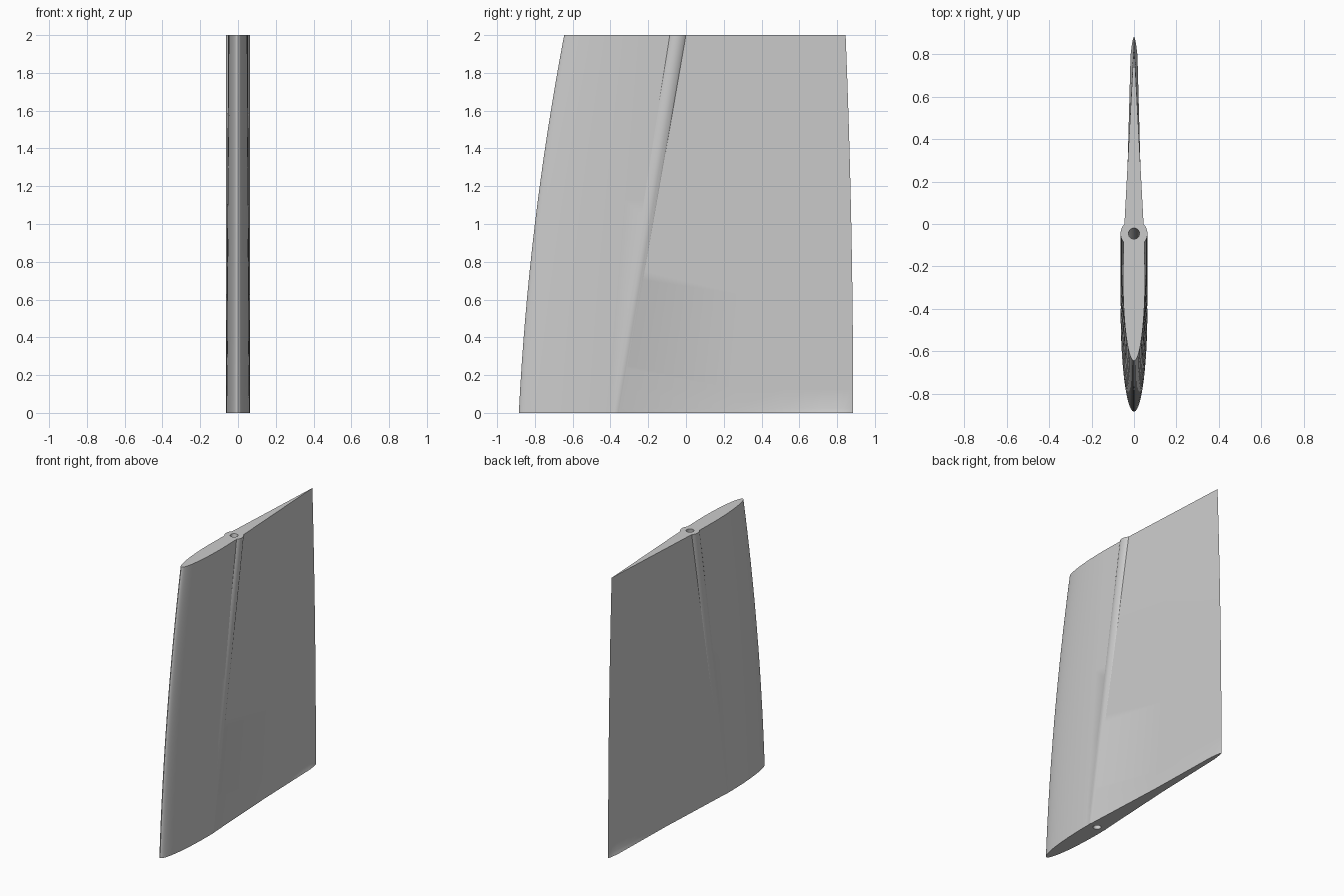
import bpy, bmesh, math

if "Cube" in bpy.data.objects:
    bpy.data.objects.remove(bpy.data.objects["Cube"])

HEIGHT = 2.0
grey = bpy.data.materials.new("light_grey")
grey.diffuse_color = (0.6, 0.6, 0.6, 1)
grey.use_nodes = True
grey.node_tree.nodes["Principled BSDF"].inputs["Base Color"].default_value = grey.diffuse_color


def loft(name, rings):
    """Closed solid through a list of rings with equal point counts."""
    bm = bmesh.new()
    vs = [[bm.verts.new(p) for p in ring] for ring in rings]
    n = len(vs[0])
    for a, b in zip(vs, vs[1:]):
        for i in range(n):
            j = (i + 1) % n
            bm.faces.new((a[i], a[j], b[j], b[i]))
    bm.faces.new(vs[0])
    bm.faces.new(vs[-1])
    bmesh.ops.recalc_face_normals(bm, faces=bm.faces)
    mesh = bpy.data.meshes.new(name)
    bm.to_mesh(mesh)
    bm.free()
    obj = bpy.data.objects.new(name, mesh)
    bpy.context.collection.objects.link(obj)
    mesh.materials.append(grey)
    return obj


def shaft_y(z):
    return -0.375 + 0.165 * z


def section(z):
    """Horizontal slice of the fin at height z, nose to tail and back."""
    f = z / HEIGHT
    nose = -0.885 + 0.05 * z + 0.035 * z * z
    tail = 0.885 - 0.01 * z * z
    widest = -0.41 + 0.16 * f
    half = 0.063 - 0.011 * f
    hinge = shaft_y(z)
    hinge_half = 0.0615 - 0.014 * f
    side = []
    # rounded nose
    for i in range(21):
        t = math.pi / 2 * i / 20
        side.append((half * math.sin(t), widest - (widest - nose) * math.cos(t)))
    # straight taper to a sharp tail, flared slightly along the bottom edge
    for u in (0, 0.5, 0.7, 0.8, 0.87, 0.93, 0.96, 0.985, 1):
        y = hinge + (tail - hinge) * u
        x = hinge_half * (1 - u)
        if z == 0 and u > 0.5:
            x += 0.012 * min((u - 0.5) / 0.43, math.sqrt(max(0, (1 - u) / 0.07)))
        side.append((x, y))
    loop = side + [(-x, y) for x, y in side[-2:0:-1]]
    return [(x, y, z) for x, y in loop]


def slanted_rod(name, radius, z0, z1, sides):
    return loft(name, [[(radius * math.cos(2 * math.pi * i / sides),
                         shaft_y(z) + radius * math.sin(2 * math.pi * i / sides), z)
                        for i in range(sides)] for z in (z0, z1)])


# fin blade
levels = [0, 0.025] + [HEIGHT * i / 16 for i in range(1, 17)]
fin = loft("fin", [section(z) for z in levels])

# slanted shaft housing merged into the blade, then bored through
housing = slanted_rod("shaft_housing", 0.0635, 0, HEIGHT, 48)
bore = slanted_rod("shaft_bore", 0.026, -0.1, HEIGHT + 0.1, 32)
bpy.context.view_layer.objects.active = fin
fin.select_set(True)
for tool, operation in ((housing, 'UNION'), (bore, 'DIFFERENCE')):
    mod = fin.modifiers.new(tool.name, 'BOOLEAN')
    mod.object, mod.operation, mod.solver = tool, operation, 'EXACT'
    bpy.ops.object.modifier_apply(modifier=mod.name)
    bpy.data.objects.remove(tool)

bpy.ops.object.shade_smooth_by_angle(angle=math.radians(30))
